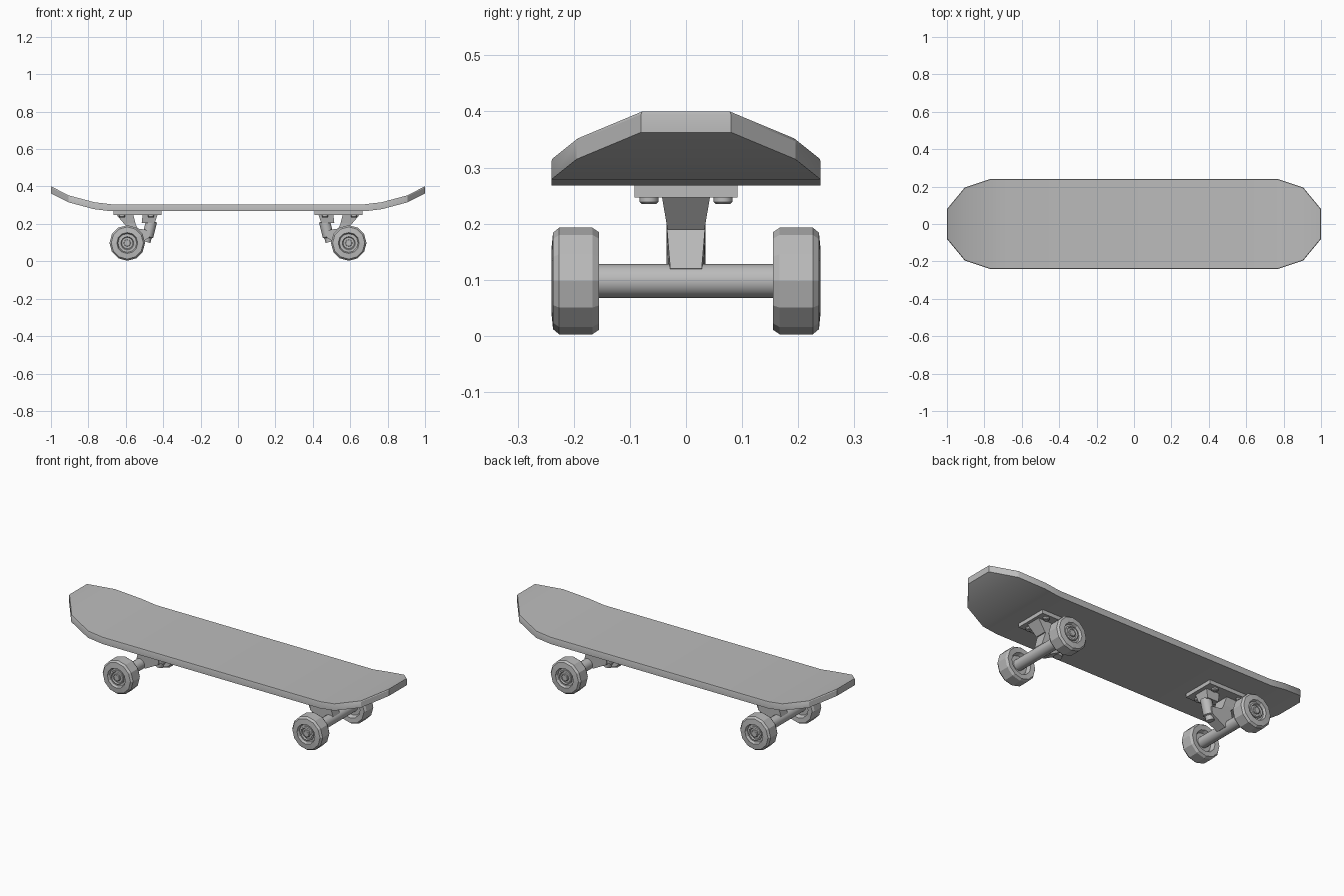
import bpy, bmesh, math
from mathutils import Vector

cube = bpy.data.objects.get("Cube")
if cube:
    bpy.data.objects.remove(cube)

grey = bpy.data.materials.new("plain grey")
grey.use_nodes = True
grey.diffuse_color = (0.5, 0.5, 0.5, 1)
grey.node_tree.nodes["Principled BSDF"].inputs["Base Color"].default_value = (0.5, 0.5, 0.5, 1)


def finish(name, bm, smooth=None):
    """Turn a bmesh into a named object, optionally smoothed below an angle."""
    bmesh.ops.recalc_face_normals(bm, faces=bm.faces)
    mesh = bpy.data.meshes.new(name)
    bm.to_mesh(mesh)
    bm.free()
    mesh.materials.append(grey)
    ob = bpy.data.objects.new(name, mesh)
    bpy.context.collection.objects.link(ob)
    if smooth:
        bpy.ops.object.select_all(action='DESELECT')
        ob.select_set(True)
        bpy.context.view_layer.objects.active = ob
        bpy.ops.object.shade_smooth_by_angle(angle=math.radians(smooth))
    return ob


def bridge(bm, rings, close=True):
    """Skin a list of equal vertex rings."""
    for a, b in zip(rings, rings[1:]):
        n = len(a)
        for i in range(n if close else n - 1):
            j = (i + 1) % n
            bm.faces.new((a[i], a[j], b[j], b[i]))


def lathe(name, profile, origin, axis, sides, smooth=None):
    """Spin (radius, distance) points around an axis and cap both ends."""
    bm = bmesh.new()
    turn = Vector(axis).to_track_quat('Z', 'X')
    rings = []
    for r, d in profile:
        angles = [2 * math.pi * i / sides for i in range(sides)]
        rings.append([bm.verts.new(Vector(origin) + turn @ Vector(
            (r * math.cos(a), r * math.sin(a), d))) for a in angles])
    bridge(bm, rings)
    bm.faces.new(rings[0])
    bm.faces.new(rings[-1])
    return finish(name, bm, smooth)


def taper(name, top, bottom):
    """Block between two level rectangles given as (x0, x1, half_y, z)."""
    bm = bmesh.new()
    rings = [[bm.verts.new((x, y, z)) for x, y in
              ((x0, -h), (x1, -h), (x1, h), (x0, h))]
             for x0, x1, h, z in (top, bottom)]
    bridge(bm, rings)
    bm.faces.new(rings[0])
    bm.faces.new(rings[1])
    return finish(name, bm)


def prism(name, outline, half):
    """Side outline in x, z extruded across y; half gives the width per point."""
    bm = bmesh.new()
    rings = [[bm.verts.new((x, s * h, z)) for (x, z), h in zip(outline, half)]
             for s in (-1, 1)]
    bridge(bm, rings)
    bm.faces.new(rings[0])
    bm.faces.new(rings[1])
    return finish(name, bm)


# Deck: upturned ends, chamfered corners and a fine top edge
stations = [(0.68, 0.24, 0), (0.77, 0.24, 0.011), (0.905, 0.195, 0.047), (1, 0.08, 0.095)]
stations = [(-x, w, l) for x, w, l in reversed(stations)] + stations
bm = bmesh.new()
layers = []
for z, inset in ((0.268, 0), (0.3, 0), (0.305, 0.002)):
    layers.append([[bm.verts.new((x * (1 - inset), s * (w - inset), z + l))
                    for x, w, l in stations] for s in (-1, 1)])
bridge(bm, layers[0], close=False)
bridge(bm, layers[-1], close=False)
bridge(bm, [near + far[::-1] for near, far in layers])
finish("deck", bm, 28)

# Trucks and wheels, one set at each end
wheel_profile = [(0.03, 0.18), (0.052, 0.18), (0.06, 0.157), (0.087, 0.155),
                 (0.095, 0.167), (0.095, 0.226), (0.086, 0.237), (0.056, 0.24),
                 (0.05, 0.226), (0.03, 0.226)]
hub_profile = [(0.04, 0.22), (0.04, 0.232), (0.034, 0.235), (0.03, 0.228), (0.024, 0.228)]

for end, label in ((-1, "right"), (1, "left")):
    cx, cz = 0.592 * end, 0.098

    def flip(x0, x1, h, z):
        return (x0 * end, x1 * end, h, z)

    # Mounting parts
    taper(label + "_base_plate", flip(0.41, 0.665, 0.092, 0.27), flip(0.41, 0.665, 0.092, 0.247))
    taper(label + "_pivot_block", flip(0.56, 0.65, 0.043, 0.249), flip(0.545, 0.6, 0.033, 0.19))
    taper(label + "_kingpin_seat", flip(0.43, 0.51, 0.043, 0.249), flip(0.445, 0.515, 0.034, 0.205))
    for bx in (0.465, 0.62):
        for by in (-0.066, 0.066):
            lathe(label + "_plate_bolt", [(0.017, 0), (0.017, 0.009), (0.013, 0.013)],
                  (bx * end, by, 0.248), (0, 0, -1), 10, 40)

    # Hanger, kingpin and axle
    outline = [(0.615, 0.12), (0.59, 0.205), (0.555, 0.21), (0.535, 0.175),
               (0.47, 0.165), (0.475, 0.125), (0.56, 0.08)]
    prism(label + "_hanger", [(x * end, z) for x, z in outline],
          [0.028, 0.035, 0.035, 0.035, 0.035, 0.035, 0.03])
    lathe(label + "_kingpin", [(0.03, 0), (0.03, 0.085), (0.022, 0.09), (0.022, 0.115)],
          (0.462 * end, 0, 0.215), (0.25 * end, 0, -1), 12, 40)
    lathe(label + "_axle", [(0.03, -0.19), (0.03, 0.19)], (cx, 0, cz), (0, 1, 0), 16, 40)

    for side, place in ((-1, "front"), (1, "back")):
        name = label + "_" + place
        spin = (0, side, 0)
        lathe(name + "_wheel", wheel_profile, (cx, 0, cz), spin, 12)
        lathe(name + "_hub", hub_profile, (cx, 0, cz), spin, 16, 30)
        lathe(name + "_axle_nut", [(0.02, 0.22), (0.02, 0.235), (0.016, 0.238)],
              (cx, 0, cz), spin, 8, 30)
